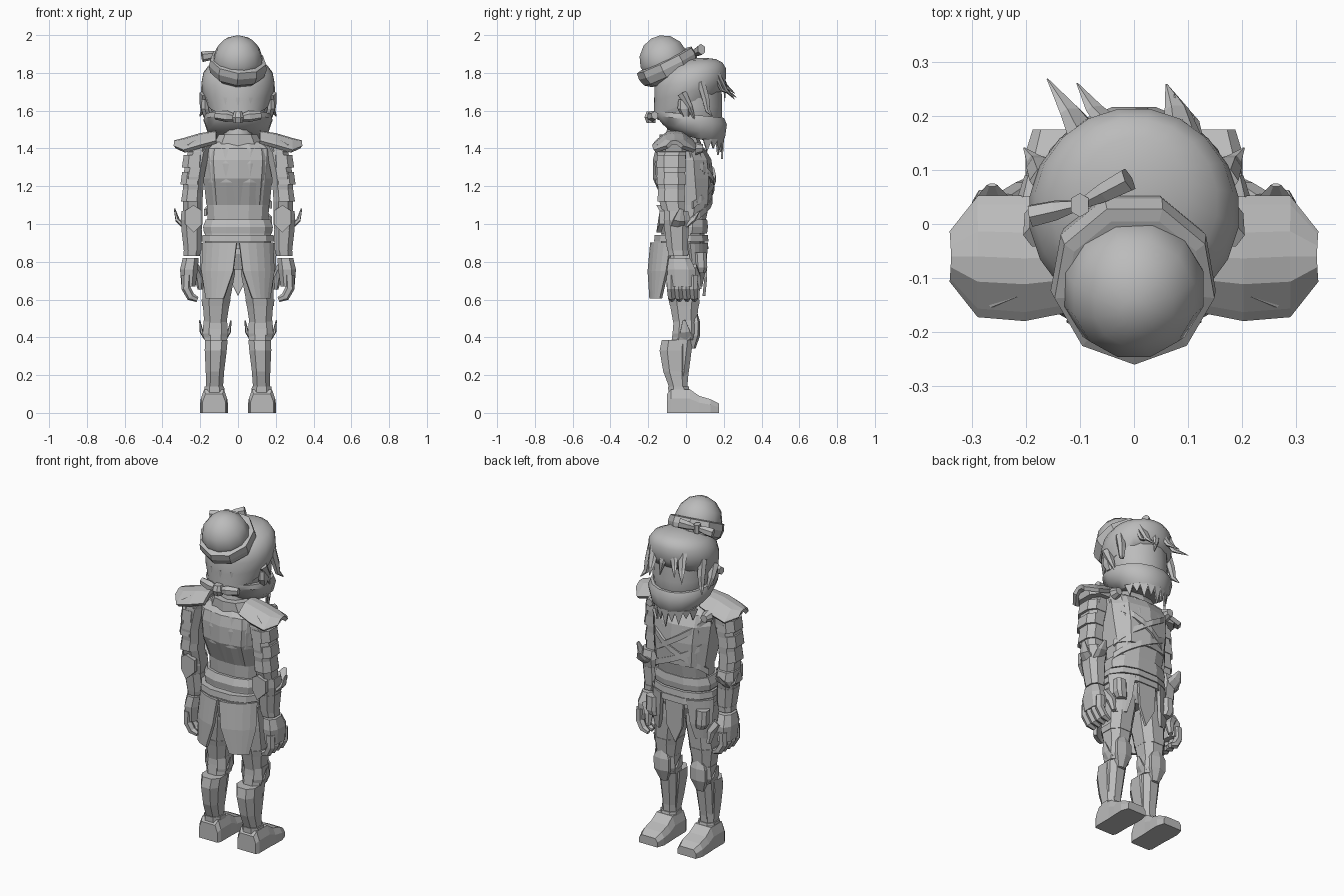
import bpy, bmesh, math
from math import sin, cos, pi, radians
from mathutils import Vector

grey = bpy.data.materials.new("plain_grey")
grey.diffuse_color = (0.5, 0.5, 0.5, 1)


def finish(name, bm, smooth=None, thick=0):
    bmesh.ops.recalc_face_normals(bm, faces=bm.faces)
    mesh = bpy.data.meshes.new(name)
    bm.to_mesh(mesh)
    bm.free()
    ob = bpy.data.objects.new(name, mesh)
    bpy.context.collection.objects.link(ob)
    mesh.materials.append(grey)
    if thick:
        mod = ob.modifiers.new("thickness", 'SOLIDIFY')
        mod.thickness, mod.offset = thick, 0
    if smooth:
        bpy.ops.object.select_all(action='DESELECT')
        ob.select_set(True)
        bpy.context.view_layer.objects.active = ob
        bpy.ops.object.shade_smooth_by_angle(angle=radians(smooth))
    return ob


def skin(name, rings, smooth=None, caps=True, closed=True, thick=0):
    bm = bmesh.new()
    vs = [[bm.verts.new(p) for p in r] for r in rings]
    n = len(rings[0])
    for a, b in zip(vs, vs[1:]):
        for i in range(n if closed else n - 1):
            j = (i + 1) % n
            bm.faces.new((a[i], a[j], b[j], b[i]))
    if caps and closed:
        bm.faces.new(vs[0])
        bm.faces.new(vs[-1])
    return finish(name, bm, smooth, thick)


# section: z, centre x, centre y, radius x, radius y, optional slope of z along y
def loft(name, secs, n=8, smooth=None, power=0.8, caps=True, thick=0):
    rings = []
    for s in secs:
        z, cx, cy, rx, ry = s[:5]
        slope = s[5] if len(s) > 5 else 0
        ring = []
        for i in range(n):
            a = 2 * pi * (i + 0.5) / n
            x, y = [math.copysign(abs(v) ** power, v) for v in (cos(a), sin(a))]
            ring.append((cx + rx * x, cy + ry * y, z + slope * ry * y))
        rings.append(ring)
    return skin(name, rings, smooth, caps, True, thick)


def tube(name, pts, radii, n=6, flat=1.0, smooth=None):
    pts = [Vector(p) for p in pts]
    rings = []
    for i, p in enumerate(pts):
        d = pts[min(i + 1, len(pts) - 1)] - pts[max(i - 1, 0)]
        u = d.cross(Vector((0, 1, 0.1))).normalized()
        v = d.cross(u).normalized() * flat
        r = radii[i]
        rings.append([p + r * (cos(2 * pi * k / n) * u + sin(2 * pi * k / n) * v) for k in range(n)])
    return skin(name, rings, smooth)


# curved panel, rows of: z, centre y, radius x, radius y, start angle, end angle
def panel(name, rows, side=1, n=5, thick=0.02):
    rings = []
    for z, cy, rx, ry, a0, a1 in rows:
        angs = [radians(a0 + (a1 - a0) * k / n) for k in range(n + 1)]
        rings.append([(side * rx * cos(a), cy + ry * sin(a), z) for a in angs])
    return skin(name, rings, None, False, False, thick)


def plate(name, pts, thick=0.02):
    bm = bmesh.new()
    bm.faces.new([bm.verts.new(p) for p in pts])
    return finish(name, bm, None, thick)


# head, hair and bun
loft("face", [(1.46, 0, .05, .10, .10), (1.52, 0, .04, .15, .15), (1.62, 0, .03, .165, .165),
              (1.75, 0, .03, .16, .16)], 16, 40, 1)
loft("hair", [(1.64, 0, .01, .165, .183, .36), (1.70, 0, .02, .19, .19, .24), (1.75, 0, .022, .195, .192, .14),
              (1.80, 0, .03, .185, .185, .12), (1.84, 0, .04, .155, .155, .1),
              (1.868, 0, .06, .10, .10, .05), (1.88, 0, .07, .03, .03)], 20, 50, 1)
loft("nape_hair", [(1.55, 0, -.05, .115, .10), (1.60, 0, -.04, .145, .128), (1.67, 0, -.03, .165, .14)], 14, 50, 1)
bun = loft("bun", [(-.11, 0, 0, .08, .08), (-.05, 0, 0, .125, .125), (0, 0, 0, .133, .133), (.055, 0, 0, .115, .118),
                   (.10, 0, 0, .075, .078), (.122, 0, 0, .025, .025)], 12, 50, 1)
bun.location, bun.rotation_euler = (0, -.12, 1.875), (radians(20), 0, 0)
band = loft("bun_band", [(-.085, 0, 0, .115, .125), (-.06, 0, 0, .145, .158), (-.02, 0, 0, .155, .17),
                         (.015, 0, 0, .15, .165), (.02, 0, 0, .13, .14)], 9, None, 1)
band.location, band.rotation_euler = (0, -.105, 1.855), (radians(26), 0, radians(10))
for tip, r in (((-.19, .015, 1.885), .028), ((-.01, .082, 1.925), .03)):
    mid = Vector((-.10, .035, 1.90))
    tube("bun_bow_loop", [mid, mid.lerp(Vector(tip), .5), tip], [.012, .025, r], 6, .8)
loft("bun_bow_knot", [(1.875, -.10, .035, .018, .022), (1.925, -.10, .035, .018, .022)], 6)

# fringe spikes and side locks
for base, mid, tip, r in (((-.09, .165, 1.80), (-.115, .205, 1.71), (-.16, .268, 1.67), .034),
                          ((-.04, .18, 1.80), (-.07, .21, 1.73), (-.105, .26, 1.69), .03),
                          ((.09, .165, 1.80), (.08, .21, 1.71), (.06, .258, 1.66), .034),
                          ((.10, .15, 1.79), (.10, .19, 1.71), (.075, .24, 1.69), .03),
                          ((.01, .185, 1.80), (.015, .205, 1.73), (.03, .205, 1.65), .03)):
    tube("fringe_spike", [base, mid, tip], [r, r * .7, .002], 6, .5)
for s in (-1, 1):
    tube("side_lock", [(s * .165, .08, 1.75), (s * .175, .105, 1.66), (s * .183, .115, 1.60), (s * .203, .14, 1.57)],
         [.028, .024, .016, .002], 6, .9)
    tube("ear_lock", [(s * .17, -.02, 1.69), (s * .18, .02, 1.62), (s * .17, .05, 1.54)], [.035, .022, .003], 6, .8)
    loft("ear", [(1.57, s * .165, .0, .02, .02), (1.61, s * .175, -.01, .022, .035), (1.66, s * .175, -.01, .018, .03)], 6)

# face scarf with knot and torn hem
loft("scarf", [(1.455, 0, .05, .125, .135, -.25), (1.495, 0, .04, .165, .17, -.22), (1.55, 0, .028, .185, .192, -.13),
               (1.58, 0, .02, .175, .185, -.10)], 16, 40, .95)
for k in range(-4, 5):
    a = radians(90 + 15 * k)
    b, c = a + .16, a - .16
    low = 1.345 + .025 * (k % 2) + .01 * abs(k)
    plate("scarf_tatter", [(.15 * cos(b), .03 + .168 * sin(b), 1.45), (.15 * cos(c), .03 + .168 * sin(c), 1.45),
                           (.14 * cos(a), .03 + .16 * sin(a), low)], .01)
loft("scarf_knot", [(1.535, 0, -.185, .025, .025), (1.565, 0, -.19, .032, .032), (1.595, 0, -.185, .022, .025)], 8)
for s in (-1, 1):
    tube("scarf_tie", [(0, -.18, 1.56), (s * .06, -.18, 1.57), (s * .12, -.165, 1.575)], [.014, .03, .022], 6, .9)

# neck and torso armour
loft("neck", [(1.38, 0, -.04, .085, .08), (1.54, 0, -.02, .075, .075)], 10, 40, 1)
loft("collar", [(1.38, 0, -.03, .15, .11), (1.43, 0, -.03, .13, .11), (1.475, 0, -.04, .105, .10), (1.475, 0, -.04, .08, .08)], 10)
loft("torso", [(.96, 0, 0, .165, .105), (1.03, 0, 0, .165, .11), (1.10, 0, .005, .17, .12), (1.22, 0, -.015, .185, .15),
               (1.32, 0, -.02, .195, .15), (1.40, 0, -.03, .20, .125), (1.435, 0, -.035, .14, .09)], 12)
loft("chest_armour", [(1.10, 0, .01, .174, .124), (1.24, 0, -.015, .19, .16), (1.34, 0, -.02, .20, .155),
                      (1.40, 0, -.03, .19, .13), (1.42, 0, -.03, .15, .10)], 10)
loft("waist_sash", [(.95, 0, -.01, .185, .125), (.985, 0, -.01, .19, .13), (1.025, 0, -.005, .175, .12)], 12)
loft("hips", [(.76, 0, -.02, .12, .09), (.84, 0, -.02, .18, .12), (.97, 0, -.015, .18, .115)], 12)
for z, r in ((.885, .192), (.925, .198)):
    loft("belt", [(z - .018, 0, -.025, r, .148), (z + .018, 0, -.025, r - .004, .145)], 12)

# chest straps
for s, z0, z1 in ((1, 1.38, 1.10), (-1, 1.33, 1.06), (1, 1.24, 1.02)):
    rings = []
    for dz in (0, .035):
        row = []
        for k in range(9):
            t = k / 8
            z = z0 + (z1 - z0) * t
            ry = .167 - .03 * abs(z - 1.26) / .2
            a = radians(160 - 140 * t)
            row.append((s * .185 * cos(a), -.013 + ry * sin(a), z + dz - .017))
        rings.append(row)
    skin("chest_strap", rings, None, False, False, .014)

for s in (-1, 1):
    # arched shoulder guards: x, ridge height, back edge, front edge, drop at the edges
    rings = []
    for x, z, y0, y1, drop in ((.115, 1.483, -.155, .035, .05), (.20, 1.47, -.172, .045, .06), (.285, 1.445, -.165, .045, .06),
                               (.335, 1.432, -.10, -.02, .025)):
        m, h = (y0 + y1) / 2, (y1 - y0) / 2
        rings.append([(s * x, m + h * t, z - drop * d) for t, d in
                      ((-1, 1), (-.85, .75), (-.4, .1), (0, 0), (.4, .1), (.85, .75), (1, 1))])
    skin("shoulder_guard", rings, None, False, False, .022)
    loft("shoulder_pad", [(1.385, s * .225, -.065, .075, .095), (1.42, s * .225, -.065, .085, .095),
                          (1.45, s * .19, -.065, .06, .075)], 8)
    tube("shoulder_stud", [(s * .18, .05, 1.40), (s * .18, .09, 1.40)], [.035, .022], 8)

    # arm with overlapping bands
    loft("arm", [(.85, s * .24, -.045, .04, .05), (.95, s * .245, -.05, .055, .06), (1.03, s * .24, -.06, .055, .06),
                 (1.12, s * .24, -.075, .055, .07), (1.25, s * .235, -.08, .06, .08), (1.38, s * .21, -.075, .06, .08),
                 (1.43, s * .17, -.07, .04, .06)], 8)
    for z, x, r in ((1.12, .245, .06), (1.21, .245, .064), (1.30, .235, .066)):
        loft("arm_band", [(z, s * x, -.078, r, r + .018), (z + .065, s * (x - .006), -.078, r - .004, r + .014)], 8)
    loft("elbow_cuff", [(.96, s * .245, -.05, .055, .065), (1.02, s * .245, -.05, .062, .078), (1.07, s * .245, -.055, .058, .07)], 8)
    plate("elbow_plate", [(s * (.235 + x), -.145 + abs(x) * .4, z) for x, z in
                          ((-.045, 1.0), (0, .955), (.045, 1.0), (.045, 1.07), (0, 1.10), (-.045, 1.07))], .025)
    tube("elbow_fin", [(s * .285, -.045, .99), (s * .32, -.035, 1.02), (s * .336, -.025, 1.08)], [.014, .012, .004], 6, 3)
    tube("elbow_fin_front", [(s * .25, .0, 1.0), (s * .26, .045, 1.03), (s * .262, .072, 1.07)], [.045, .035, .01], 6, .35)
    loft("forearm_guard", [(.86, s * .24, -.045, .05, .058), (.97, s * .245, -.05, .058, .068)], 8)
    loft("wrist_band", [(.83, s * .245, -.04, .046, .055), (.86, s * .242, -.042, .048, .058)], 8)

    # gloved hand
    loft("hand", [(.67, s * .262, -.02, .04, .075), (.76, s * .26, -.025, .05, .08), (.82, s * .25, -.035, .045, .06)], 8)
    for k in range(4):
        y = -.08 + .04 * k
        tube("finger", [(s * .272, y, .73), (s * .275, y, .66), (s * .25, y + .004, .615), (s * .215, y + .006, .60)],
             [.026, .025, .023, .014], 6)
    tube("thumb", [(s * .235, .03, .77), (s * .205, .055, .72), (s * .20, .07, .655)], [.032, .026, .014], 6)

    # hip panels, rear skirt and front pouches
    panel("rear_skirt", [(.90, -.025, .19, .155, 200, 268), (.75, -.03, .205, .165, 205, 263), (.605, -.05, .20, .145, 215, 248)], -s)
    panel("front_tasset", [(.90, -.02, .20, .14, 15, 66), (.76, -.01, .205, .12, 20, 62), (.67, -.01, .19, .11, 28, 52)], s)
    loft("hip_pouch", [(.74, s * .155, .08, .028, .025), (.77, s * .165, .08, .036, .035), (.85, s * .165, .075, .036, .035)], 8)

    # thigh, knee and shin
    loft("leg", [(.08, s * .125, -.04, .045, .05), (.18, s * .122, -.04, .046, .053), (.38, s * .118, -.02, .06, .06),
                 (.47, s * .12, -.005, .062, .065), (.60, s * .115, -.01, .078, .085), (.74, s * .10, -.015, .09, .10),
                 (.88, s * .09, -.02, .085, .10)], 8)
    loft("thigh_strap", [(.565, s * .118, -.008, .076, .082), (.60, s * .116, -.01, .082, .088)], 8)
    loft("knee_band", [(.385, s * .118, -.01, .064, .062), (.42, s * .12, -.005, .072, .07), (.49, s * .12, -.002, .066, .068)], 8)
    loft("knee_guard", [(.34, s * .12, .03, .025, .02), (.41, s * .12, .045, .055, .03), (.48, s * .12, .05, .055, .025),
                        (.53, s * .12, .045, .03, .015)], 6)
    for x in (-1, 1):
        tube("knee_fin", [(s * .12 + x * .05, .0, .395), (s * .12 + x * .073, -.005, .43), (s * .12 + x * .083, -.01, .49)],
             [.012, .01, .003], 6, 3)
    loft("shin_guard", [(.13, s * .125, -.04, .048, .05), (.22, s * .122, -.055, .052, .07), (.33, s * .118, -.06, .062, .085),
                        (.385, s * .115, -.055, .064, .078)], 8)

    # boot: cross-sections swept from heel to toe (y, half width, top height)
    rings = []
    for y, w, h in ((-.10, .06, .10), (-.08, .07, .125), (.02, .07, .125), (.07, .073, .09), (.13, .074, .072), (.175, .06, .05)):
        c = s * .127
        rings.append([(c - w, y, 0), (c + w, y, 0), (c + w, y, h * .6), (c + w * .75, y, h), (c - w * .75, y, h), (c - w, y, h * .6)])
    skin("boot", rings)
    loft("ankle_cuff", [(.10, s * .125, -.035, .058, .062), (.14, s * .125, -.04, .055, .058)], 8)

# hanging cloth at the front
plate("front_cloth", [(-.06, .105, .88), (.06, .105, .88), (.05, .105, .72), (0, .095, .62), (-.05, .105, .72)], .015)
